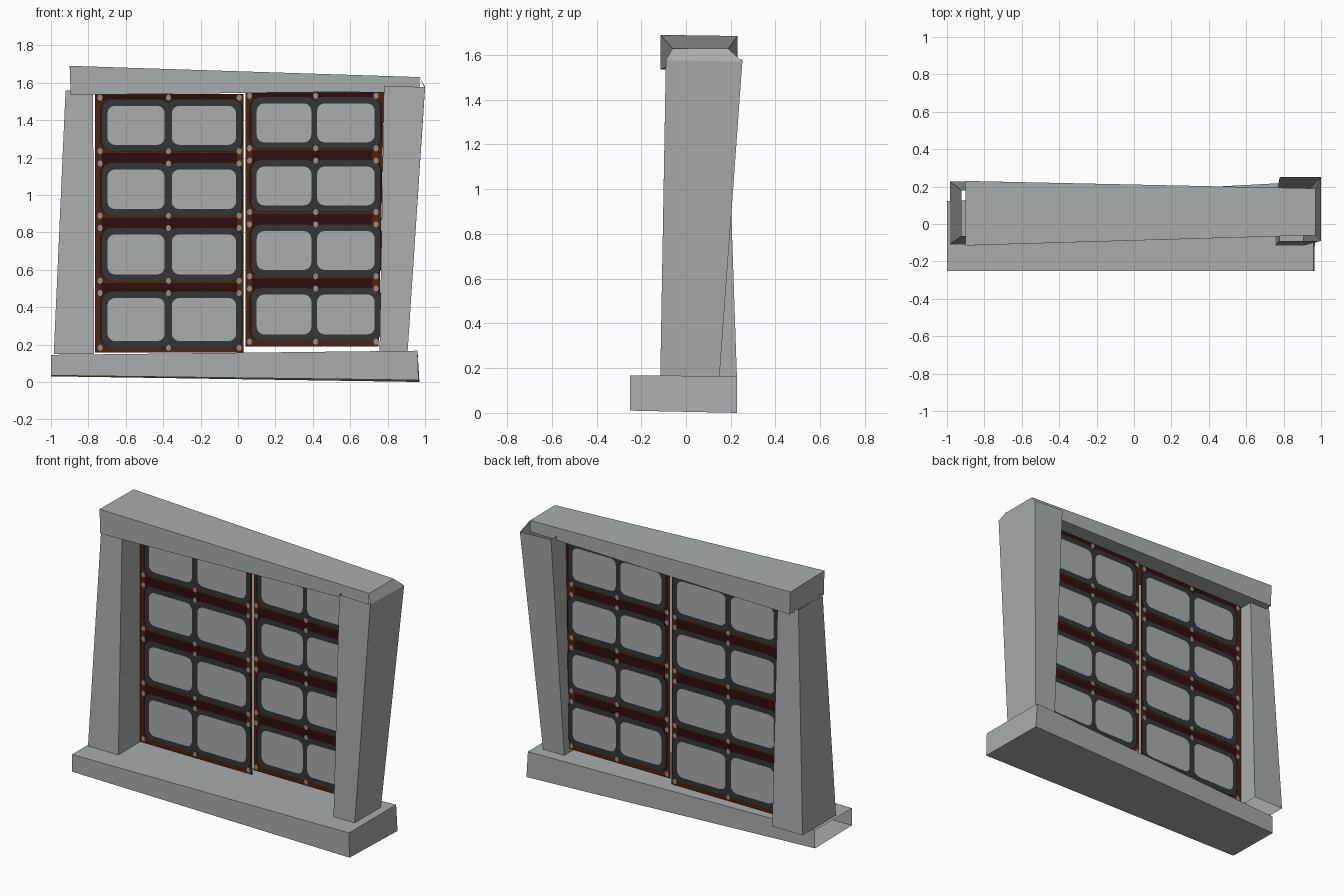
import bpy, bmesh, math

if "Cube" in bpy.data.objects:
    bpy.data.objects.remove(bpy.data.objects["Cube"])


def material(name, rgb):
    m = bpy.data.materials.new(name)
    m.diffuse_color = (*rgb, 1)
    m.use_nodes = True
    m.node_tree.nodes["Principled BSDF"].inputs["Base Color"].default_value = m.diffuse_color
    return m


GREY = material("pale grey", (0.40, 0.42, 0.425))
BROWN = material("rust brown", (0.075, 0.016, 0.004))
MAROON = material("dark maroon", (0.028, 0.004, 0.005))
CHARCOAL = material("charcoal", (0.034, 0.037, 0.037))
STUD = material("stud grey", (0.30, 0.28, 0.24))

PANE_Y = 0.10


def finish(name, bm, mat):
    bmesh.ops.recalc_face_normals(bm, faces=bm.faces)
    me = bpy.data.meshes.new(name)
    bm.to_mesh(me)
    bm.free()
    me.materials.append(mat)
    ob = bpy.data.objects.new(name, me)
    bpy.context.collection.objects.link(ob)
    return ob


SIDES = {"bottom": (3, 2, 1, 0), "top": (4, 5, 6, 7), "front": (0, 1, 5, 4),
         "right": (1, 2, 6, 5), "back": (2, 3, 7, 6), "left": (3, 0, 4, 7)}


def block(name, corners, skip=(), flap=None):
    """Skewed block: four lower then four upper corners, with open sides."""
    bm = bmesh.new()
    v = [bm.verts.new(c) for c in corners]
    for side, idx in SIDES.items():
        if side not in skip:
            bm.faces.new([v[i] for i in idx])
    if flap:
        a, b = [bm.verts.new(c) for c in flap]
        bm.faces.new((v[5], a, b, v[6]))
    return finish(name, bm, GREY)


def plate(bm, outline, thick):
    """Thin plate centred on the pane plane, from an (x, z) outline."""
    f = bm.faces.new([bm.verts.new((x, PANE_Y - thick / 2, z)) for x, z in outline])
    r = bmesh.ops.extrude_face_region(bm, geom=[f])
    for e in r["geom"]:
        if isinstance(e, bmesh.types.BMVert):
            e.co.y += thick


def rect(x0, x1, z0, z1):
    return [(x0, z0), (x1, z0), (x1, z1), (x0, z1)]


def rounded(cx, cz, hw, hh, r, seg=4):
    pts = []
    for k, (sx, sz) in enumerate([(1, 1), (-1, 1), (-1, -1), (1, -1)]):
        for i in range(seg + 1):
            a = math.pi / 2 * (k + i / seg)
            pts.append((cx + sx * (hw - r) + r * math.cos(a),
                        cz + sz * (hh - r) + r * math.sin(a)))
    return pts


# Stone surround, crooked and hollow
block("sill", [(-1, -0.25, 0.035), (0.965, -0.25, 0.01), (0.97, 0.228, 0.0), (-1, 0.122, 0.03),
               (-1, -0.25, 0.145), (0.96, -0.25, 0.167), (0.96, 0.228, 0.165), (-1, 0.122, 0.145)],
      skip=("left",))
block("left_post", [(-0.985, -0.11, 0.15), (-0.77, -0.11, 0.15), (-0.77, 0.228, 0.15), (-0.985, 0.228, 0.15),
                    (-0.922, -0.065, 1.558), (-0.775, -0.065, 1.558), (-0.775, 0.18, 1.558), (-0.922, 0.18, 1.558)],
      skip=("top", "bottom"))
block("right_post", [(0.757, -0.115, 0.165), (0.907, -0.115, 0.165), (0.907, 0.15, 0.165), (0.757, 0.15, 0.165),
                     (0.78, -0.09, 1.582), (1.0, -0.09, 1.577), (1.0, 0.252, 1.57), (0.78, 0.252, 1.58)],
      skip=("top", "bottom"))
block("lintel", [(-0.895, -0.115, 1.535), (0.97, -0.06, 1.555), (0.97, 0.19, 1.555), (-0.895, 0.23, 1.54),
                 (-0.9, -0.115, 1.69), (0.97, -0.06, 1.63), (0.97, 0.19, 1.628), (-0.9, 0.23, 1.685)],
      skip=("right",), flap=[(1.0, -0.09, 1.577), (1.0, 0.252, 1.57)])


def window(side, outline, cols, rows, stud_x):
    lo, hi = outline[0][1], outline[2][1]
    x0, x1 = outline[0][0], outline[1][0]
    # Brown wooden leaf
    bm = bmesh.new()
    plate(bm, outline, 0.003)
    finish(side + "_leaf", bm, BROWN)

    # Dark rails between the rows, and short dark lengths beside the cells
    gaps = [(a[0] + b[0]) / 2 for a, b in zip(rows, rows[1:])]
    bm = bmesh.new()
    for g in gaps:
        plate(bm, rect(x0 + 0.035, x1 - 0.035, g - 0.05, g + 0.022), 0.005)
    plate(bm, rect(x0 + 0.03, x1 - 0.03, hi - 0.035, hi - 0.002), 0.005)
    for cz, hh in rows:
        for cx, hw in cols:
            plate(bm, rounded(cx, cz, hw + 0.04, hh + 0.035, 0.06), 0.005)
    finish(side + "_dark_rails", bm, MAROON)

    # Charcoal rims and panes
    rims, panes = bmesh.new(), bmesh.new()
    for cz, hh in rows:
        for cx, hw in cols:
            plate(rims, rounded(cx, cz, hw + 0.028, hh + 0.034, 0.05), 0.007)
            plate(panes, rounded(cx, cz, hw, hh, 0.04), 0.009)
    finish(side + "_rims", rims, CHARCOAL)
    finish(side + "_panes", panes, GREY)

    # Studs at the joints
    bm = bmesh.new()
    levels = [lo + 0.025, hi - 0.02]
    for g in gaps:
        levels += [g - 0.033, g + 0.033]
    for z in levels:
        for x in stud_x:
            plate(bm, [(x + 0.014 * math.cos(t * math.pi / 4), z + 0.017 * math.sin(t * math.pi / 4))
                       for t in range(8)], 0.0095)
    finish(side + "_studs", bm, STUD)


window("left", [(-0.764, 0.158), (0.03, 0.158), (0.03, 1.54), (-0.764, 1.54)],
       [(-0.545, 0.153), (-0.182, 0.172)],
       [(0.334, 0.115), (0.682, 0.107), (1.03, 0.106), (1.372, 0.104)],
       [-0.737, -0.372, 0.006])
window("right", [(0.04, 0.19), (0.752, 0.19), (0.78, 1.55), (0.04, 1.55)],
       [(0.246, 0.146), (0.577, 0.154)],
       [(0.361, 0.107), (0.703, 0.104), (1.048, 0.104), (1.385, 0.104)],
       [0.062, 0.415, 0.738])
